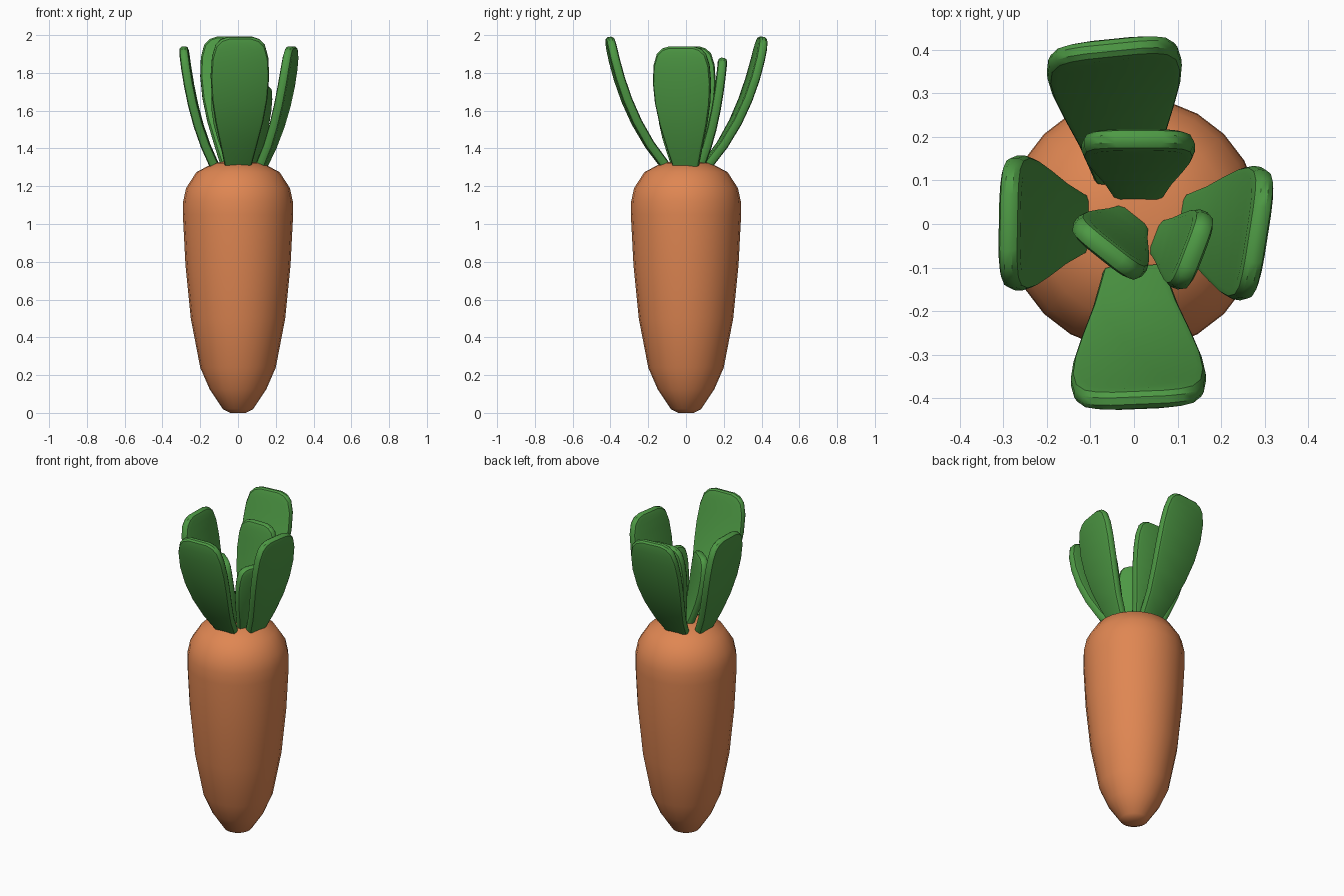
import bpy, bmesh, math
from mathutils import Vector

cube = bpy.data.objects.get("Cube")
if cube:
    bpy.data.objects.remove(cube, do_unlink=True)


def make_material(name, colour):
    mat = bpy.data.materials.new(name)
    mat.use_nodes = True
    mat.diffuse_color = colour
    mat.node_tree.nodes["Principled BSDF"].inputs["Base Color"].default_value = colour
    return mat


orange = make_material("carrot_orange", (0.74, 0.24, 0.085, 1))
green = make_material("leaf_green", (0.075, 0.32, 0.058, 1))


def finish(bm, name, mat, angle):
    bmesh.ops.recalc_face_normals(bm, faces=bm.faces)
    mesh = bpy.data.meshes.new(name)
    bm.to_mesh(mesh)
    bm.free()
    mesh.materials.append(mat)
    obj = bpy.data.objects.new(name, mesh)
    bpy.context.collection.objects.link(obj)
    bpy.ops.object.select_all(action='DESELECT')
    obj.select_set(True)
    bpy.context.view_layer.objects.active = obj
    bpy.ops.object.shade_smooth_by_angle(angle=math.radians(angle))
    return obj


def bridge(bm, a, b):
    n = len(a)
    for i in range(n):
        j = (i + 1) % n
        bm.faces.new((a[i], a[j], b[j], b[i]))


# Root: a profile turned around the vertical axis
def build_root(sides=24):
    profile = [(0.04, 0), (0.08, 0.02), (0.15, 0.125), (0.2, 0.24), (0.25, 0.5),
               (0.278, 0.78), (0.292, 1.05), (0.29, 1.12), (0.275, 1.19),
               (0.22, 1.275), (0.13, 1.322), (0.06, 1.333)]
    bm = bmesh.new()
    rings = []
    for r, z in profile:
        rings.append([bm.verts.new((r * math.cos(math.tau * i / sides),
                                    r * math.sin(math.tau * i / sides), z))
                      for i in range(sides)])
    for a, b in zip(rings, rings[1:]):
        bridge(bm, a, b)
    bm.faces.new(rings[0])
    bm.faces.new(rings[-1])
    finish(bm, "carrot_root", orange, 60)


# Leaf outline: position along the leaf, share of the full half width
OUTLINE = [(0, 0.46), (0.2, 0.63), (0.4, 0.82), (0.58, 0.95), (0.74, 1),
           (0.87, 0.96), (0.95, 0.84), (0.985, 0.66), (1, 0.42)]


# Leaf: a thick blade with a rounded rim, bent outwards along a curve
def build_leaf(name, base, tip, top, half_width, thick=0.05):
    p0 = Vector((*base, 1.31))
    p2 = Vector((*tip, top))
    out = Vector((p2.x - p0.x, p2.y - p0.y, 0))
    p1 = p0 + out * 0.75 + Vector((0, 0, (top - p0.z) * 0.38))
    side = Vector((0, 0, 1)).cross(out).normalized()

    def place(s, w, h):
        point = p0 * (1 - s) ** 2 + p1 * (2 * s * (1 - s)) + p2 * s * s
        tangent = ((p1 - p0) * (1 - s) + (p2 - p1) * s).normalized()
        return point + side * w + side.cross(tangent) * h

    bm = bmesh.new()
    rim = 0.02
    rings = []
    for inset, height in ((1, 0.5), (0.3, 0.4), (0, 0.17),
                          (0, -0.17), (0.3, -0.4), (1, -0.5)):
        rows = [(0.01 + s * (0.99 - inset * rim * 1.6),
                 w * half_width - inset * rim) for s, w in OUTLINE]
        right = [bm.verts.new(place(s, w, height * thick)) for s, w in rows]
        left = [bm.verts.new(place(s, -w, height * thick)) for s, w in rows]
        rings.append(right + left[::-1])
    for a, b in zip(rings, rings[1:]):
        bridge(bm, a, b)
    # Front and back panels, as strips across the blade
    for ring in (rings[0], rings[-1]):
        last = len(ring) - 1
        for i in range(len(OUTLINE) - 1):
            bm.faces.new((ring[i], ring[i + 1], ring[last - i - 1], ring[last - i]))
    finish(bm, name, green, 35)


build_root()

# Four outer leaves
build_leaf("back_leaf", (-0.02, 0.11), (-0.05, 0.405), 1.99, 0.155)
build_leaf("front_leaf", (0, -0.11), (0.012, -0.405), 1.99, 0.155)
build_leaf("left_leaf", (0.125, 0), (0.285, -0.025), 1.94, 0.155)
build_leaf("right_leaf", (-0.125, 0), (-0.288, 0.003), 1.94, 0.155)

# Three shorter inner leaves
build_leaf("inner_back_leaf", (0.01, 0.075), (0.01, 0.195), 1.88, 0.13)
build_leaf("inner_left_leaf", (0.065, -0.035), (0.138, -0.063), 1.73, 0.095)
build_leaf("inner_right_leaf", (-0.01, 0.005), (-0.063, -0.062), 1.74, 0.1)
